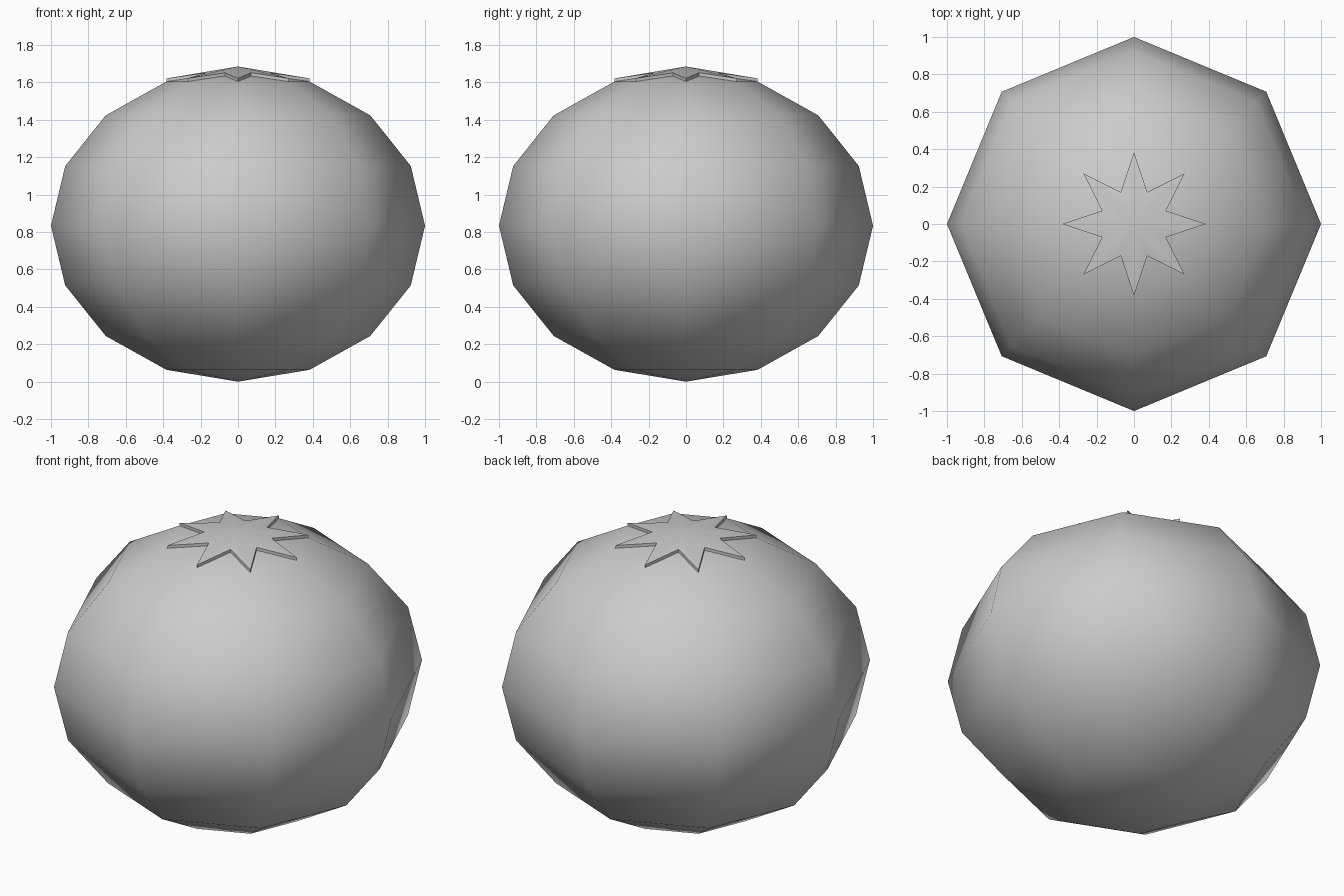
import bpy, bmesh
from math import pi, cos, sin

if "Cube" in bpy.data.objects:
    bpy.data.objects.remove(bpy.data.objects["Cube"])

SIDES = 8
HALF_H = 0.834          # half height of the squashed body
CAP_R = sin(pi / 8)     # radius of the top ring
POLE_Z = 2 * HALF_H
RING_Z = HALF_H * (1 + cos(pi / 8))

# Squashed low-poly fruit body
bpy.ops.mesh.primitive_uv_sphere_add(segments=SIDES, ring_count=8, radius=1,
                                     location=(0, 0, HALF_H))
body = bpy.context.object
body.name = "fruit_body"
body.scale.z = HALF_H
bpy.ops.object.transform_apply(location=True, rotation=False, scale=True)
bpy.ops.object.shade_smooth()

# Star-shaped leaf cap, lying on the facets around the top pole
bm = bmesh.new()
centre = bm.verts.new((0, 0, POLE_Z))
rim = []
for i in range(2 * SIDES):
    a = i * pi / SIDES
    r = CAP_R if i % 2 == 0 else 0.185
    reach = r / CAP_R if i % 2 == 0 else r / (CAP_R * cos(pi / SIDES))
    z = POLE_Z + (RING_Z - POLE_Z) * reach
    rim.append(bm.verts.new((r * cos(a), r * sin(a), z)))
for i, v in enumerate(rim):
    bm.faces.new((centre, v, rim[(i + 1) % len(rim)]))

# Thicken the leaf straight up
top = bmesh.ops.extrude_face_region(bm, geom=bm.faces[:], use_keep_orig=True)
bmesh.ops.translate(bm, vec=(0, 0, 0.017),
                    verts=[g for g in top["geom"] if isinstance(g, bmesh.types.BMVert)])
bmesh.ops.recalc_face_normals(bm, faces=bm.faces[:])
mesh = bpy.data.meshes.new("star_leaf")
bm.to_mesh(mesh)
bm.free()
leaf = bpy.data.objects.new("star_leaf", mesh)
bpy.context.collection.objects.link(leaf)
bpy.ops.object.select_all(action='DESELECT')
leaf.select_set(True)
bpy.context.view_layer.objects.active = leaf
bpy.ops.object.shade_smooth_by_angle(angle=pi / 6)
